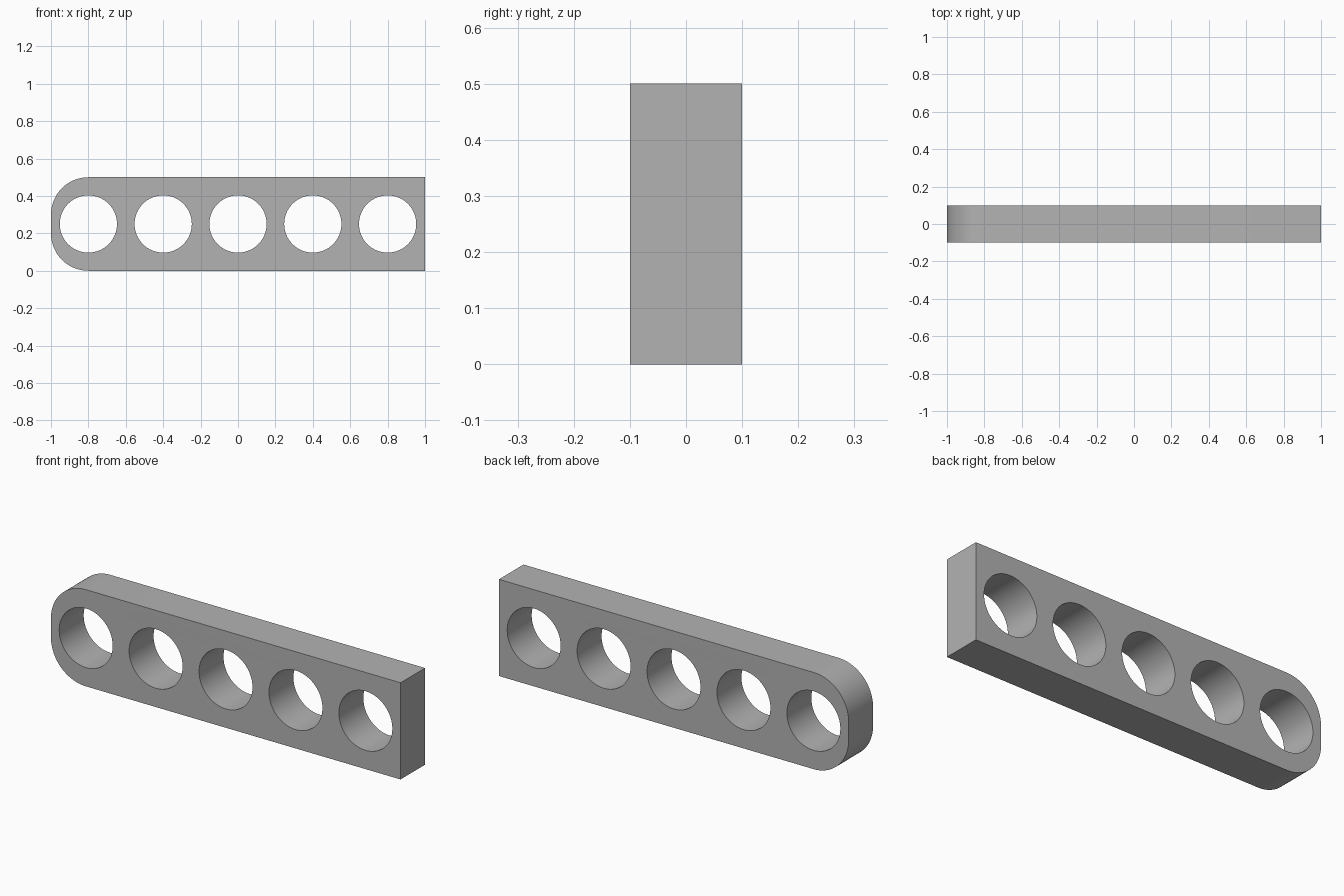
import bpy
import bmesh
from math import cos, sin, pi

cube = bpy.data.objects.get("Cube")
if cube:
    bpy.data.objects.remove(cube, do_unlink=True)

LENGTH, HEIGHT, DEPTH = 2.0, 0.5, 0.2
CORNER, HOLE, PITCH = 0.2, 0.153, 0.4


def arc(cx, cz, radius, start, sweep, steps):
    """Points along an arc, including both ends."""
    return [(cx + radius * cos(start + sweep * i / steps),
             cz + radius * sin(start + sweep * i / steps))
            for i in range(steps + 1)]


def add_loop(curve, points):
    spline = curve.splines.new('POLY')
    spline.points.add(len(points) - 1)
    for point, (x, z) in zip(spline.points, points):
        point.co = (x, z, 0, 1)
    spline.use_cyclic_u = True


# Material
grey = bpy.data.materials.new("light grey")
grey.use_nodes = True
colour = (0.45, 0.45, 0.45, 1)
grey.diffuse_color = colour
grey.node_tree.nodes["Principled BSDF"].inputs["Base Color"].default_value = colour

# Bar outline: square right end, rounded corners on the left end
curve = bpy.data.curves.new("beam_profile", 'CURVE')
curve.dimensions = '2D'
curve.fill_mode = 'BOTH'
curve.extrude = DEPTH / 2
end = LENGTH / 2
inner = CORNER - end
outline = [(end, 0), (end, HEIGHT)]
outline += arc(inner, HEIGHT - CORNER, CORNER, pi / 2, pi / 2, 24)
outline += arc(inner, CORNER, CORNER, pi, pi / 2, 24)
add_loop(curve, outline)

# Row of five round through-holes
for i in range(-2, 3):
    add_loop(curve, arc(i * PITCH, HEIGHT / 2, HOLE, 0, 2 * pi, 64)[:-1])

# Extruded beam, stood upright
beam = bpy.data.objects.new("holed_beam", curve)
bpy.context.collection.objects.link(beam)
beam.rotation_euler.x = pi / 2
bpy.ops.object.select_all(action='DESELECT')
bpy.context.view_layer.objects.active = beam
beam.select_set(True)
bpy.ops.object.convert(target='MESH')
beam = bpy.context.object
bpy.ops.object.transform_apply(location=False, rotation=True, scale=False)

# Weld the faces to the walls
bm = bmesh.new()
bm.from_mesh(beam.data)
bmesh.ops.remove_doubles(bm, verts=bm.verts, dist=0.0001)
bmesh.ops.recalc_face_normals(bm, faces=bm.faces)
bm.to_mesh(beam.data)
bm.free()

beam.data.materials.clear()
beam.data.materials.append(grey)
bpy.ops.object.shade_smooth_by_angle()
